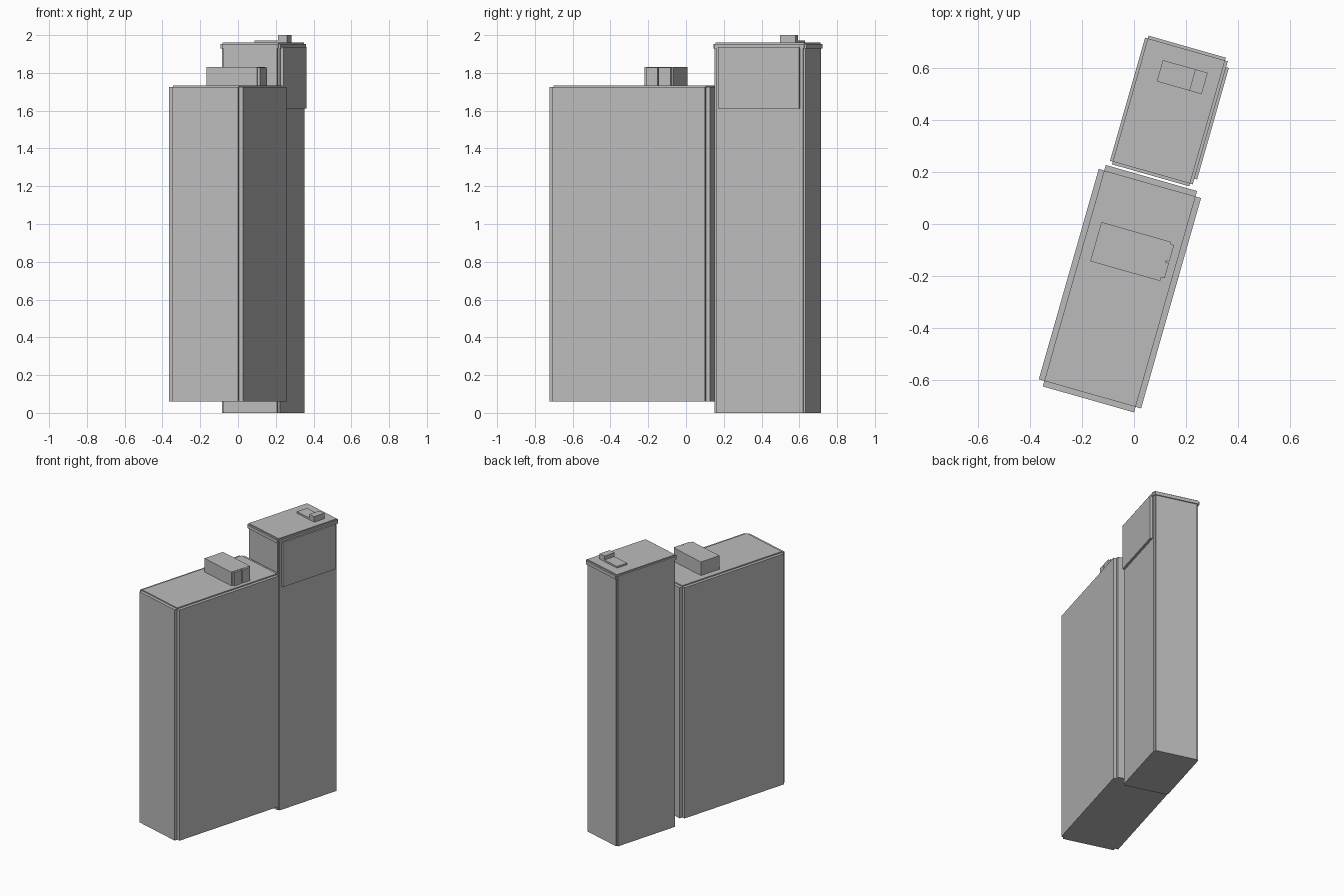
import bpy
import math
from mathutils import Matrix, Vector

cube = bpy.data.objects.get("Cube")
if cube:
    bpy.data.objects.remove(cube, do_unlink=True)

TURN = Matrix.Rotation(math.radians(-15.9), 4, 'Z')

grey = bpy.data.materials.new("concrete_grey")
grey.use_nodes = True
grey.diffuse_color = (0.5, 0.5, 0.5, 1)
grey.node_tree.nodes["Principled BSDF"].inputs["Base Color"].default_value = (0.5, 0.5, 0.5, 1)


def box(name, u, v, z):
    """Box spanning the ranges u, v, z in the turned street axes."""
    spans = (u, v, z)
    centre = Vector([(a + b) / 2 for a, b in spans])
    size = Vector([b - a for a, b in spans])
    bpy.ops.mesh.primitive_cube_add(size=1)
    ob = bpy.context.object
    ob.name = name
    ob.data.transform(TURN @ Matrix.Translation(centre) @ Matrix.Diagonal(size).to_4x4())
    ob.data.materials.append(grey)
    return ob


def notched_block(name, u, v, z, notch, rise):
    """Cross-shaped block: notched corners and a slightly raised middle."""
    def inset(r):
        return (r[0] + notch, r[1] - notch)
    iu, iv = inset(u), inset(v)
    box(name + "_core", iu, iv, (z[0], z[1] + rise))
    for side, i, sign in (("low", 0, -1), ("high", 1, 1)):
        wing_u = sorted((u[i], iu[i]))
        wing_v = sorted((v[i], iv[i]))
        box(f"{name}_side_{side}", wing_u, iv, z)
        box(f"{name}_end_{side}", iu, wing_v, z)


# Long lower block
notched_block("main_block", (-0.188, 0.22), (-0.695, 0.188), (0.06, 1.724), 0.022, 0.008)

# Plant room on the lower roof, with a pair of doors on its end
box("plant_room", (-0.122, 0.156), (-0.183, -0.027), (1.73, 1.83))
box("left_door", (0.156, 0.17), (-0.102, -0.036), (1.73, 1.828))
box("right_door", (0.156, 0.17), (-0.168, -0.108), (1.73, 1.828))

# Slim tower with overhanging cap
notched_block("tower", (-0.149, 0.169), (0.203, 0.703), (0, 1.935), 0.011, 0)
notched_block("tower_cap", (-0.155, 0.175), (0.197, 0.71), (1.928, 1.952), 0.011, 0.008)

# Sign board on the tower side
box("sign_board", (0.169, 0.186), (0.23, 0.675), (1.612, 1.936))

# Rooftop vent on the tower
box("vent_base", (-0.066, 0.064), (0.55, 0.635), (1.955, 1.972))
box("vent_box", (0.064, 0.113), (0.55, 0.635), (1.955, 2.0))
